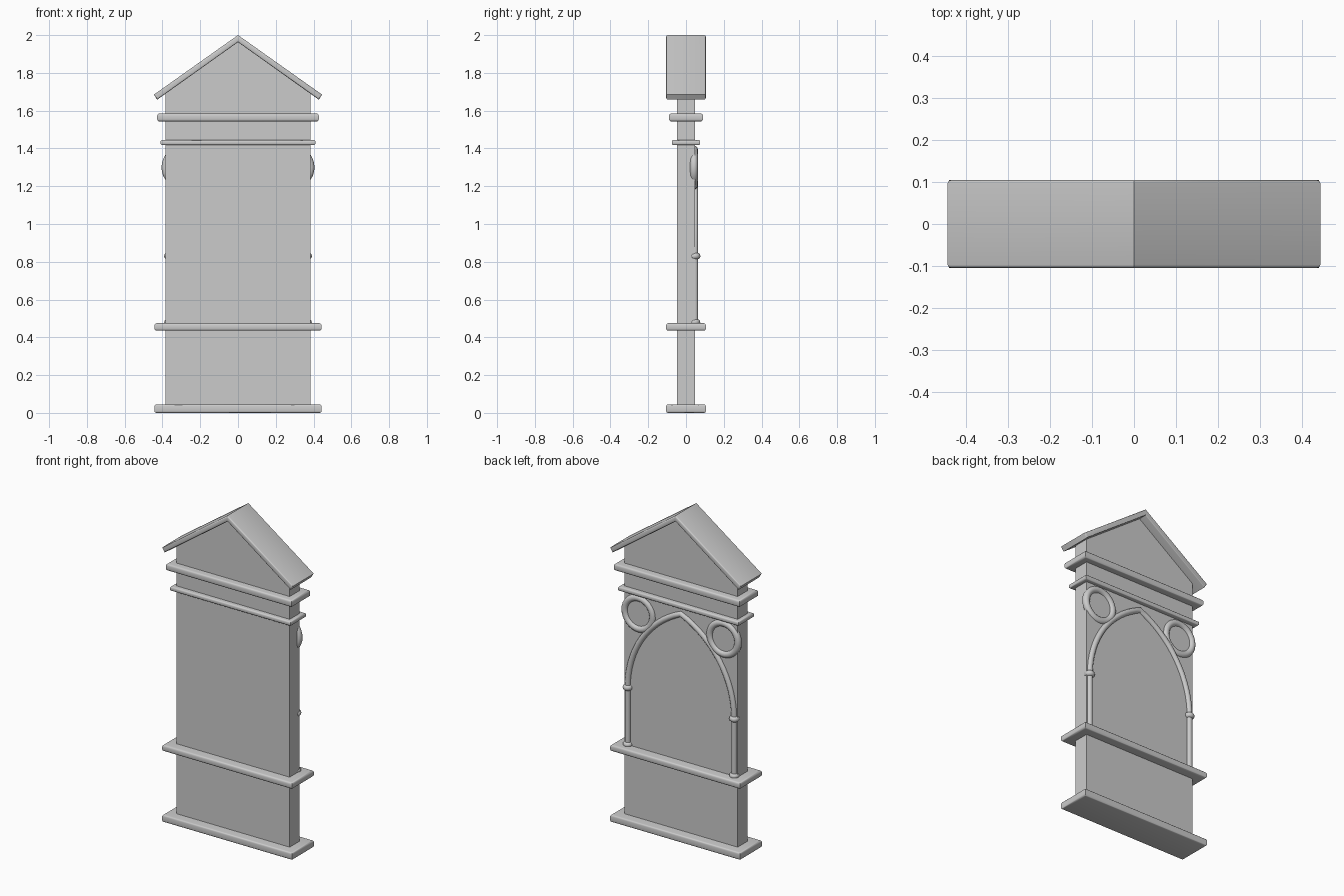
import bpy, bmesh, math

if "Cube" in bpy.data.objects:
    bpy.data.objects.remove(bpy.data.objects["Cube"])


def extruded(name, profile, y, bevel=0.0):
    """Extrude an x/z outline from -y to +y, optionally rounding the long edges."""
    bm = bmesh.new()
    face = bm.faces.new([bm.verts.new((x, -y, z)) for x, z in profile])
    new = bmesh.ops.extrude_face_region(bm, geom=[face])["geom"]
    bmesh.ops.translate(bm, vec=(0, 2 * y, 0), verts=[v for v in new if isinstance(v, bmesh.types.BMVert)])
    bmesh.ops.recalc_face_normals(bm, faces=bm.faces)
    if bevel:
        edges = [e for e in bm.edges if len({round(v.co.y, 4) for v in e.verts}) == 1]
        bmesh.ops.bevel(bm, geom=edges, offset=bevel, segments=3, profile=0.5, affect='EDGES')
    return finish(name, bm)


def moulding(name, x, y, z0, z1, bevel):
    """Horizontal band with rounded top and bottom edges and sharp mitred corners."""
    bm = bmesh.new()
    bmesh.ops.create_cube(bm, size=2)
    for v in bm.verts:
        v.co = (v.co.x * x, v.co.y * y, z1 if v.co.z > 0 else z0)
    edges = [e for e in bm.edges if abs(e.verts[0].co.z - e.verts[1].co.z) < 1e-5]
    bmesh.ops.bevel(bm, geom=edges, offset=bevel, segments=3, profile=0.5, affect='EDGES')
    return finish(name, bm)


def finish(name, bm):
    me = bpy.data.meshes.new(name)
    bm.to_mesh(me)
    bm.free()
    ob = bpy.data.objects.new(name, me)
    bpy.context.collection.objects.link(ob)
    smooth(ob)
    return ob


def smooth(ob):
    bpy.ops.object.select_all(action='DESELECT')
    ob.select_set(True)
    bpy.context.view_layer.objects.active = ob
    bpy.ops.object.shade_smooth_by_angle(angle=math.radians(35))


def ring(name, loc, major, minor, upright=False):
    bpy.ops.mesh.primitive_torus_add(
        major_radius=major, minor_radius=minor, major_segments=32, minor_segments=12,
        location=loc, rotation=(math.pi / 2 if upright else 0, 0, 0))
    ob = bpy.context.object
    ob.name = name
    smooth(ob)
    return ob


# Gabled slab
W, SLOPE = 0.385, 0.708
eave = 1.97 - SLOPE * W
extruded("wall_slab", [(-W, 0.01), (W, 0.01), (W, eave), (0, 1.97), (-W, eave)], 0.048)

# Pitched roof
extruded("roof", [(0, 2.0), (0.445, 1.685), (0.428, 1.658), (0, 1.963),
                  (-0.428, 1.658), (-0.445, 1.685)], 0.105, 0.008)

# Horizontal mouldings
moulding("base_plinth", 0.442, 0.105, 0.0, 0.045, 0.01)
moulding("sill", 0.442, 0.105, 0.435, 0.475, 0.012)
moulding("lower_cornice", 0.41, 0.075, 1.417, 1.445, 0.01)
moulding("upper_cornice", 0.428, 0.09, 1.543, 1.585, 0.012)

# Pointed arch on columns (back face)
CX, Y, SPRING, RISE = 0.362, 0.047, 0.83, 0.545
R = (CX ** 2 + RISE ** 2) / (2 * CX)
end = math.asin(RISE / R)
half = [(CX, 0.46)] + [(CX - R + R * math.cos(end * i / 16), SPRING + R * math.sin(end * i / 16))
                       for i in range(17)]
path = half + [(-x, z) for x, z in reversed(half[:-1])]
cu = bpy.data.curves.new("arch", 'CURVE')
cu.dimensions = '3D'
cu.bevel_depth = 0.0175
cu.bevel_resolution = 4
cu.use_fill_caps = True
sp = cu.splines.new('POLY')
sp.points.add(len(path) - 1)
for p, (x, z) in zip(sp.points, path):
    p.co = (x, Y, z, 1)
arch = bpy.data.objects.new("arch_and_columns", cu)
bpy.context.collection.objects.link(arch)
bpy.ops.object.select_all(action='DESELECT')
arch.select_set(True)
bpy.context.view_layer.objects.active = arch
bpy.ops.object.convert(target='MESH')
smooth(bpy.context.object)

# Column collars and round medallion frames, both sides
for side, s in (("left", -1), ("right", 1)):
    ring(f"capital_{side}", (s * CX, Y, SPRING), 0.012, 0.0175)
    ring(f"column_foot_{side}", (s * CX, Y, 0.48), 0.012, 0.0165)
    ring(f"medallion_{side}", (s * 0.289, 0.042, 1.3), 0.095, 0.021, True)
